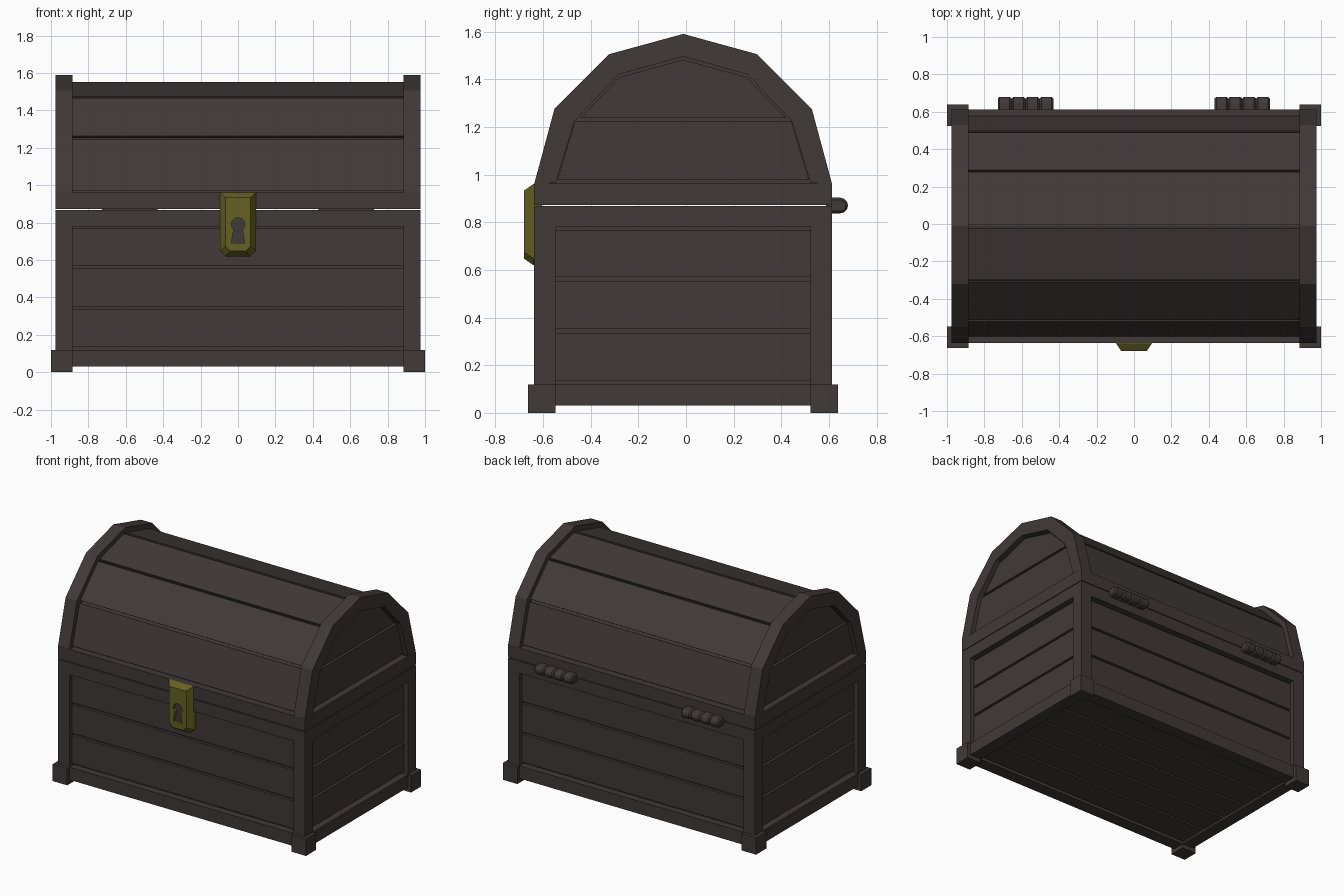
import bpy, bmesh, math

if "Cube" in bpy.data.objects:
    bpy.data.objects.remove(bpy.data.objects["Cube"])

CY = -0.012  # body is slightly forward because the hinges stick out behind


def material(name, rgb):
    m = bpy.data.materials.new(name)
    m.diffuse_color = (*rgb, 1)
    m.use_nodes = True
    m.node_tree.nodes["Principled BSDF"].inputs["Base Color"].default_value = m.diffuse_color
    return m


WOOD = material("dark_wood", (0.052, 0.041, 0.040))
BRASS = material("old_brass", (0.13, 0.12, 0.016))


def loft(name, rings, mat=WOOD):
    """Closed solid through rings of 3D points."""
    bm = bmesh.new()
    vs = [[bm.verts.new((x, y + CY, z)) for x, y, z in r] for r in rings]
    n = len(vs[0])
    for a, b in zip(vs, vs[1:]):
        for i in range(n):
            bm.faces.new((a[i], a[(i + 1) % n], b[(i + 1) % n], b[i]))
    bm.faces.new(vs[0])
    bm.faces.new(vs[-1])
    bmesh.ops.recalc_face_normals(bm, faces=bm.faces)
    me = bpy.data.meshes.new(name)
    bm.to_mesh(me)
    bm.free()
    me.materials.append(mat)
    ob = bpy.data.objects.new(name, me)
    bpy.context.collection.objects.link(ob)
    return ob


def prism(name, pts, x0, x1, mat=WOOD):
    """Extrude a (y, z) outline along x."""
    return loft(name, [[(x, y, z) for y, z in pts] for x in (x0, x1)], mat)


def box(name, x0, x1, y0, y1, z0, z1, mat=WOOD):
    return prism(name, [(y0, z0), (y1, z0), (y1, z1), (y0, z1)], x0, x1, mat)


XO, XI, YO, YI = 0.975, 0.885, 0.625, 0.535   # frame outer / inner
PX, PY = 0.945, 0.595                         # recessed plank faces
SEAM0, SEAM1 = 0.867, 0.872                   # gap between base and lid

# base: core, corner posts, feet
box("base_core", -0.925, 0.925, -0.575, 0.575, 0.062, 0.86)
for sx in (-1, 1):
    for sy in (-1, 1):
        box("corner_post", sx * XI, sx * XO, sy * YI, sy * YO, 0.03, SEAM0)
        box("foot", sx * XI, sx * 1.0, sy * YI, sy * 0.65, 0, 0.12)

# base: rails and wall planks
planks = [(0.136, 0.335), (0.351, 0.554), (0.570, 0.768)]
for s in (-1, 1):
    for z0, z1, nm in ((0.03, 0.12, "bottom_rail"), (0.78, SEAM0, "top_rail")):
        box("long_" + nm, -XI, XI, s * YI, s * YO, z0, z1)
        box("end_" + nm, s * XI, s * XO, -YI, YI, z0, z1)
    for z0, z1 in planks:
        box("long_wall_plank", -XI, XI, s * 0.55, s * PY, z0, z1)
        box("end_wall_plank", s * 0.90, s * PX, -YI, YI, z0, z1)

# base: floor planks
n = 5
w = 2 * YI / n
for i in range(n):
    y = -YI + i * w
    box("floor_plank", -XI, XI, y + 0.008, y + w - 0.008, 0.045, 0.08)

# lid outlines, right half from rail to peak
half_out = [(0.625, 0.96), (0.54, 1.275), (0.31, 1.505), (0, 1.59)]
half_in = [(0.535, 0.965), (0.455, 1.225), (0.27, 1.42), (0, 1.495)]


def full(h):
    return h + [(-y, z) for y, z in h[-2::-1]]


OUT, INN = full(half_out), full(half_in)


def mix(a, b, t):
    return tuple(p + (q - p) * t for p, q in zip(a, b))


def ring(t):
    return [mix(a, b, t) for a, b in zip(OUT, INN)]


# lid: core and one plank per facet
core = ring(0.6)
prism("lid_core", [(core[0][0], 0.88)] + core + [(core[-1][0], 0.88)], -0.9, 0.9)
top, under = ring(0.38), ring(0.8)
for i in range(len(top) - 1):
    a, b, c, d = top[i], top[i + 1], under[i + 1], under[i]
    t = 0.009 / math.dist(a, b)
    prism("lid_plank", [mix(a, b, t), mix(b, a, t), mix(c, d, t), mix(d, c, t)], -XI, XI)

# lid: lower rails, arched end bands and end panels
for s in (-1, 1):
    box("lid_long_rail", -XI, XI, s * YI, s * YO, SEAM1, 0.96)
    box("lid_end_rail", s * XI, s * XO, -YI, YI, SEAM1, 0.965)
    box("lid_band_foot_front", s * XI, s * XO, -YO, -YI, SEAM1, 0.9625)
    box("lid_band_foot_back", s * XI, s * XO, YI, YO, SEAM1, 0.9625)
    band = OUT + INN[::-1]
    prism("lid_arch_band", band, s * XI, s * XO)
    prism("lid_end_panel", INN, s * 0.87, s * 0.925)
    prism("lid_end_plank_lower", [(-0.527, 0.98), (0.527, 0.98), (0.455, 1.222), (-0.455, 1.222)],
          s * 0.90, s * PX)
    prism("lid_end_plank_upper",
          full([(0.43, 1.238), (0.268, 1.408), (0, 1.482)]), s * 0.90, s * PX)

# lock plate: bevelled, with cut lower corners


def lock_ring(y, inset):
    w, zt, zb, c = 0.095 - inset, 0.96 - inset, 0.62 + inset, 0.028
    return [(x, y - CY, z) for x, z in
            ((-w, zt), (w, zt), (w, zb + c), (w - c, zb), (-w + c, zb), (-w, zb + c))]


lock = loft("lock_plate", [lock_ring(-0.605, 0), lock_ring(-0.64, 0), lock_ring(-0.68, 0.027)], BRASS)

# keyhole: round top with a flared slot
key = [(0.036 * math.cos(a), 0.79 + 0.036 * math.sin(a))
       for a in (math.radians(-50 + 28 * i) for i in range(11))]
key += [(-0.036, 0.69), (0.036, 0.69)]
cutter = loft("keyhole_cutter", [[(x, y - CY, z) for x, z in key] for y in (-0.72, -0.655)], BRASS)
cutter.hide_render = True
cutter.hide_viewport = True
cut = lock.modifiers.new("keyhole", "BOOLEAN")
cut.operation, cut.solver, cut.object = "DIFFERENCE", "EXACT", cutter
loft("keyhole_back", [[(x, y - CY, z) for x, z in key] for y in (-0.660, -0.650)])

# hinges: four rounded knuckles on a pin
R, HY, HZ = 0.033, 0.647, 0.870
for s in (-1, 1):
    def knuckle(r):
        arc = [(HY - CY + r * math.cos(a) - 0.0, HZ + r * math.sin(a))
               for a in (math.radians(-90 + 30 * i) for i in range(7))]
        return [(0.60, HZ - r)] + arc + [(0.60, HZ + r)]
    for i in range(4):
        x0 = s * 0.579 - 0.149 + i * 0.0745
        x1 = x0 + 0.0735
        loft("hinge_knuckle", [[(x, y, z) for y, z in knuckle(r)] for x, r in
                               ((x0, R - 0.009), (x0 + 0.01, R), (x1 - 0.01, R), (x1, R - 0.009))])
    prism("hinge_pin", knuckle(0.02), s * 0.579 - 0.147, s * 0.579 + 0.147)
